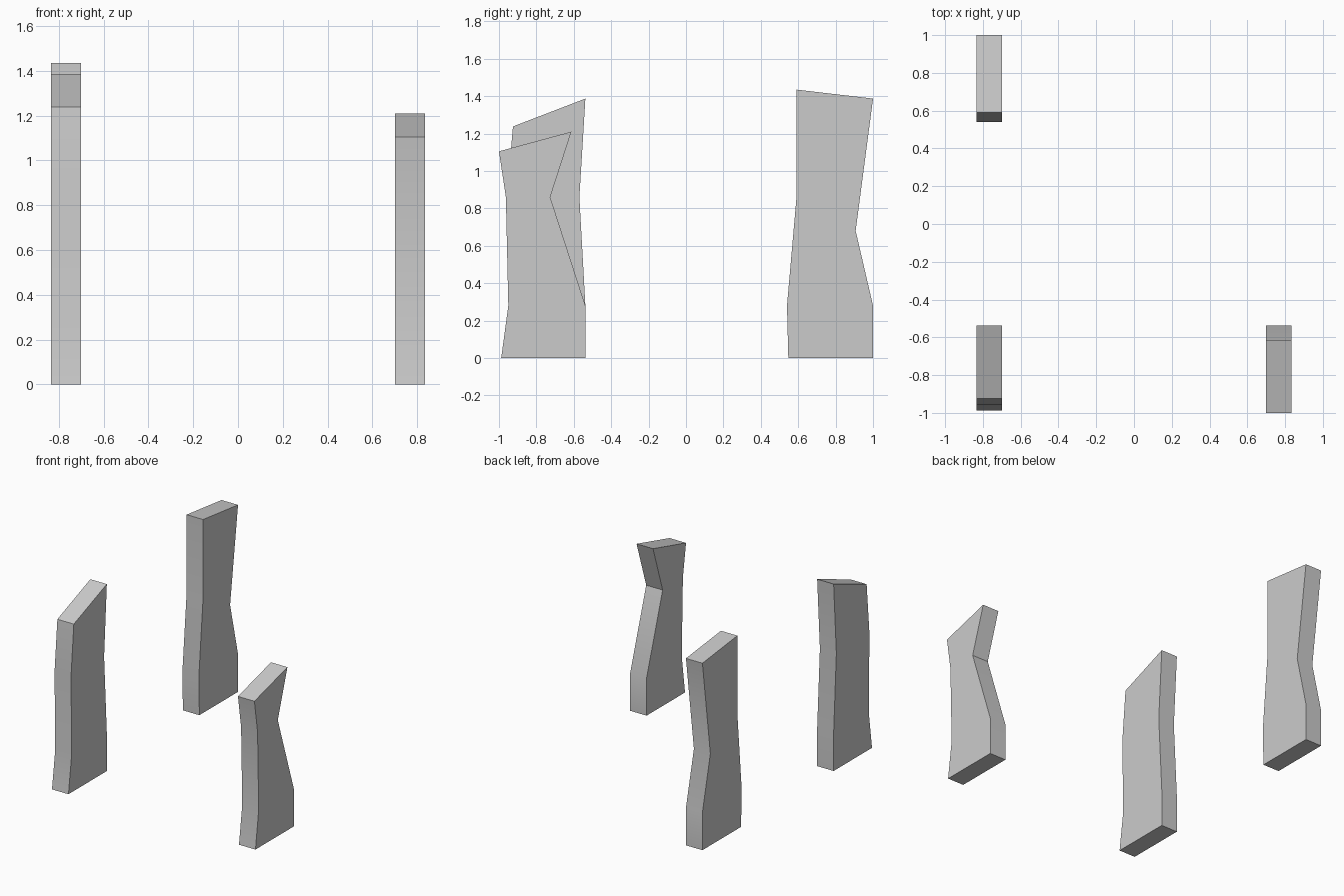
import bpy, bmesh, math

if "Cube" in bpy.data.objects:
    bpy.data.objects.remove(bpy.data.objects["Cube"])


def slab(name, x0, x1, profile):
    """Extrude a side profile of (y, z) points across x."""
    bm = bmesh.new()
    face = bm.faces.new([bm.verts.new((x0, y, z)) for y, z in profile])
    ext = bmesh.ops.extrude_face_region(bm, geom=[face])
    moved = [g for g in ext["geom"] if isinstance(g, bmesh.types.BMVert)]
    bmesh.ops.translate(bm, verts=moved, vec=(x1 - x0, 0, 0))
    if face not in bm.faces:
        bm.faces.new([v for v in bm.verts if v not in moved])
    bmesh.ops.recalc_face_normals(bm, faces=bm.faces)
    mesh = bpy.data.meshes.new(name)
    bm.to_mesh(mesh)
    bm.free()
    ob = bpy.data.objects.new(name, mesh)
    bpy.context.collection.objects.link(ob)
    # soft bends, crisp corners
    bpy.ops.object.select_all(action='DESELECT')
    ob.select_set(True)
    bpy.context.view_layer.objects.active = ob
    bpy.ops.object.shade_smooth_by_angle(angle=math.radians(30))
    return ob


INNER, OUTER = 0.70, 0.835

# tall back slab on the left
slab("back_left_slab", -OUTER, -INNER, [
    (0.547, 0), (1.0, 0), (1.0, 0.28), (0.907, 0.68),
    (1.0, 1.387), (0.59, 1.435), (0.59, 0.85), (0.54, 0.28)])

# front slab on the left, top sloping up to the back
slab("front_left_slab", -OUTER, -INNER, [
    (-0.988, 0), (-0.538, 0), (-0.538, 0.28), (-0.57, 0.86),
    (-0.538, 1.387), (-0.925, 1.238), (-0.958, 0.86), (-0.95, 0.28)])

# short front slab on the right, notched at the back
slab("front_right_slab", INNER, OUTER, [
    (-0.988, 0), (-0.538, 0), (-0.538, 0.28), (-0.726, 0.86),
    (-0.613, 1.21), (-1.0, 1.105), (-0.963, 0.86), (-0.95, 0.28)])
